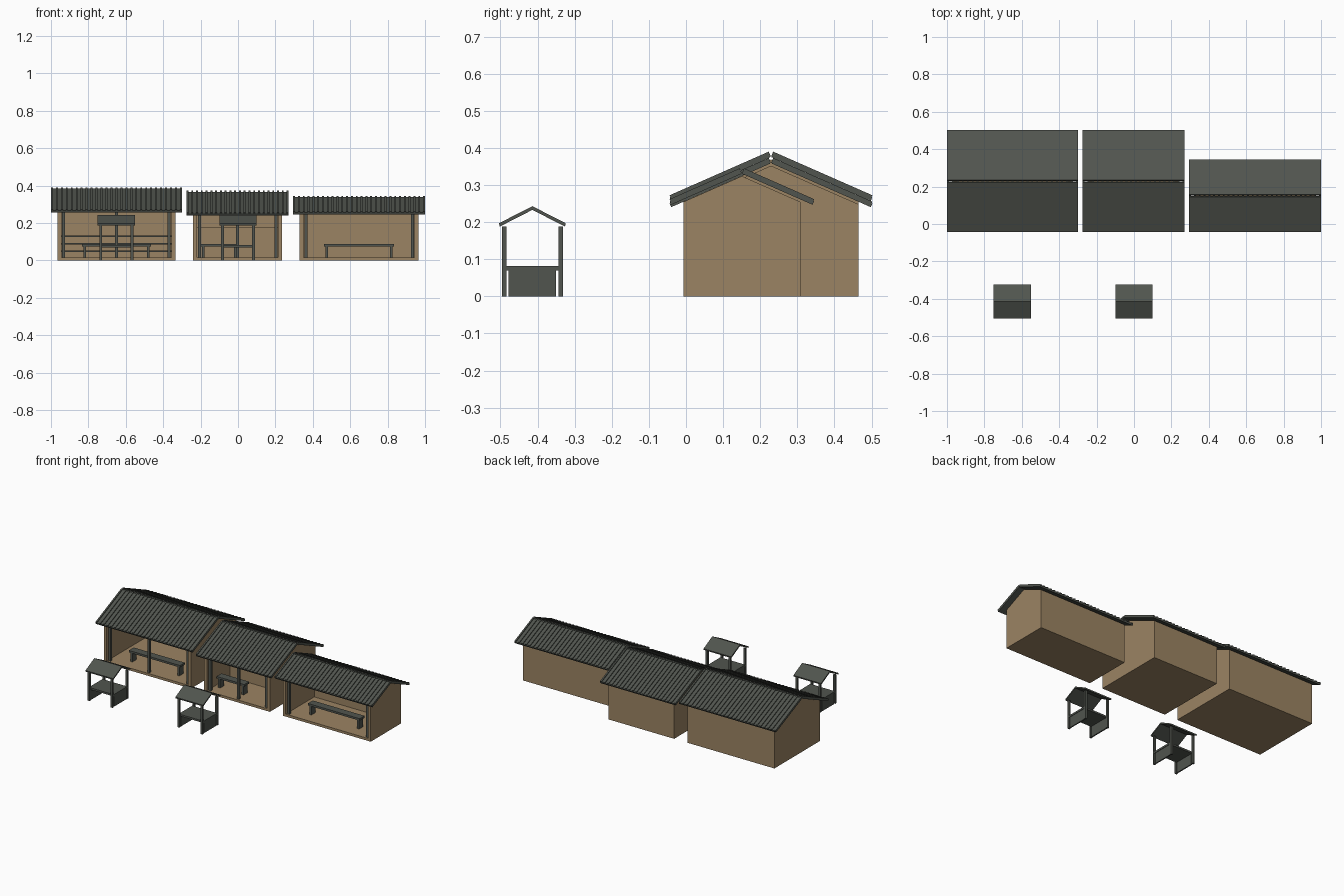
import bpy
import bmesh
from mathutils import Vector

cube = bpy.data.objects.get("Cube")
if cube:
    bpy.data.objects.remove(cube, do_unlink=True)


def material(name, rgb):
    mat = bpy.data.materials.new(name)
    mat.use_nodes = True
    color = (*rgb, 1)
    mat.diffuse_color = color
    mat.node_tree.nodes["Principled BSDF"].inputs["Base Color"].default_value = color
    return mat


WALL = material("tan boards", (0.33, 0.23, 0.125))
GREY = material("weathered grey", (0.082, 0.09, 0.077))
SLOPE = 0.44


def prism(bm, profile, x0, x1):
    """Extrude a closed (y, z) profile along x."""
    ends = [[bm.verts.new((x, y, z)) for y, z in profile] for x in (x0, x1)]
    bm.faces.new(ends[0])
    bm.faces.new(ends[1][::-1])
    n = len(profile)
    for i in range(n):
        j = (i + 1) % n
        bm.faces.new((ends[0][j], ends[0][i], ends[1][i], ends[1][j]))


def box(bm, x, y, z):
    """Box from (low, high) ranges."""
    prism(bm, [(y[0], z[0]), (y[1], z[0]), (y[1], z[1]), (y[0], z[1])], *x)


def finish(name, bm, mat):
    bmesh.ops.recalc_face_normals(bm, faces=bm.faces)
    mesh = bpy.data.meshes.new(name)
    bm.to_mesh(mesh)
    bm.free()
    mesh.materials.append(mat)
    obj = bpy.data.objects.new(name, mesh)
    bpy.context.collection.objects.link(obj)
    return obj


def slope_profile(mid, half, top, thick, side):
    """Cross-section of one roof slope with ends cut square to the pitch."""
    down = Vector((side, -SLOPE)).normalized()
    inward = Vector((-side * SLOPE, -1)).normalized() * thick
    ridge = Vector((mid + side * 0.006, top))
    eave = ridge + down * (half - 0.006) / abs(down.x)
    return [ridge, eave, eave + inward, ridge + inward]


def shed(name, x0, x1, back, top, bench, rails=False, centre_post=False,
         partition=False):
    front, wall = -0.007, 0.02
    mid = (front + back) / 2
    half = (back - front) / 2 + 0.037
    peak = top - 0.021
    eave = peak - (back - mid) * SLOPE

    # Floor, gabled side walls and back wall
    bm = bmesh.new()
    gable = [(front, 0), (back, 0), (back, eave), (mid, peak), (front, eave)]
    for a in (x0, x1 - wall):
        prism(bm, gable, a, a + wall)
    box(bm, (x0 + wall, x1 - wall), (front, back), (0, 0.016))
    box(bm, (x0 + wall, x1 - wall), (back - wall, back), (0.016, eave))
    if partition:
        box(bm, (x0 + wall, x1 - wall), (mid, mid + 0.01), (0.016, 0.175))
    finish(name + "_walls", bm, WALL)

    # Roof sheets with raised ribs
    bm = bmesh.new()
    r0, r1 = x0 - 0.035, x1 + 0.035
    count = round((r1 - r0) / 0.0265)
    step = (r1 - r0 - 0.01) / count
    for side in (-1, 1):
        prism(bm, slope_profile(mid, half, top - 0.006, 0.01, side), r0, r1)
        rib = slope_profile(mid, half, top, 0.014, side)
        for i in range(count + 1):
            a = r0 + i * step
            prism(bm, rib, a, a + 0.01)
    finish(name + "_roof", bm, GREY)

    # Front posts
    bm = bmesh.new()
    posts = [x0 + wall + 0.013, x1 - wall - 0.013]
    if centre_post:
        posts.append((x0 + x1) / 2)
    for x in posts:
        box(bm, (x - 0.008, x + 0.008), (0.003, 0.019), (0.016, eave + 0.002))
    finish(name + "_posts", bm, GREY)

    # Bench
    bm = bmesh.new()
    b0, b1 = bench
    box(bm, (b0, b1), (0.065, 0.115), (0.075, 0.088))
    for a in (b0 + 0.008, b1 - 0.022):
        box(bm, (a, a + 0.014), (0.07, 0.11), (0.016, 0.075))
    finish(name + "_bench", bm, GREY)

    # Rails along the back wall
    if rails:
        bm = bmesh.new()
        for z in (0.045, 0.085, 0.125):
            box(bm, (x0 + wall, x1 - wall), (back - 0.035, back - wall), (z, z + 0.009))
        finish(name + "_rails", bm, GREY)


def stall(name, x):
    mid = -0.414
    # Pitched roof
    bm = bmesh.new()
    top, low = 0.243, 0.197
    prism(bm, [(mid - 0.09, low), (mid, top), (mid + 0.09, low),
               (mid + 0.088, low - 0.009), (mid, top - 0.01),
               (mid - 0.088, low - 0.009)], x - 0.1, x + 0.1)
    finish(name + "_roof", bm, GREY)

    # Corner posts and side panels
    bm = bmesh.new()
    for side in (-1, 1):
        px = x + side * 0.083
        for py in (mid - 0.076, mid + 0.076):
            box(bm, (px - 0.007, px + 0.007), (py - 0.006, py + 0.006), (0, 0.188))
        box(bm, (px - 0.004, px + 0.004), (mid - 0.064, mid + 0.064), (0, 0.07))
    finish(name + "_frame", bm, GREY)

    # Counter
    bm = bmesh.new()
    box(bm, (x - 0.09, x + 0.09), (mid - 0.07, mid + 0.07), (0.07, 0.082))
    finish(name + "_counter", bm, GREY)


shed("large_shed", -0.965, -0.335, 0.465, 0.39, (-0.835, -0.465),
     rails=True, centre_post=True)
shed("middle_shed", -0.24, 0.235, 0.465, 0.373, (-0.2, 0.0),
     centre_post=True, partition=True)
shed("small_shed", 0.33, 0.965, 0.308, 0.345, (0.46, 0.835))
stall("left_stall", -0.65)
stall("right_stall", 0.0)
